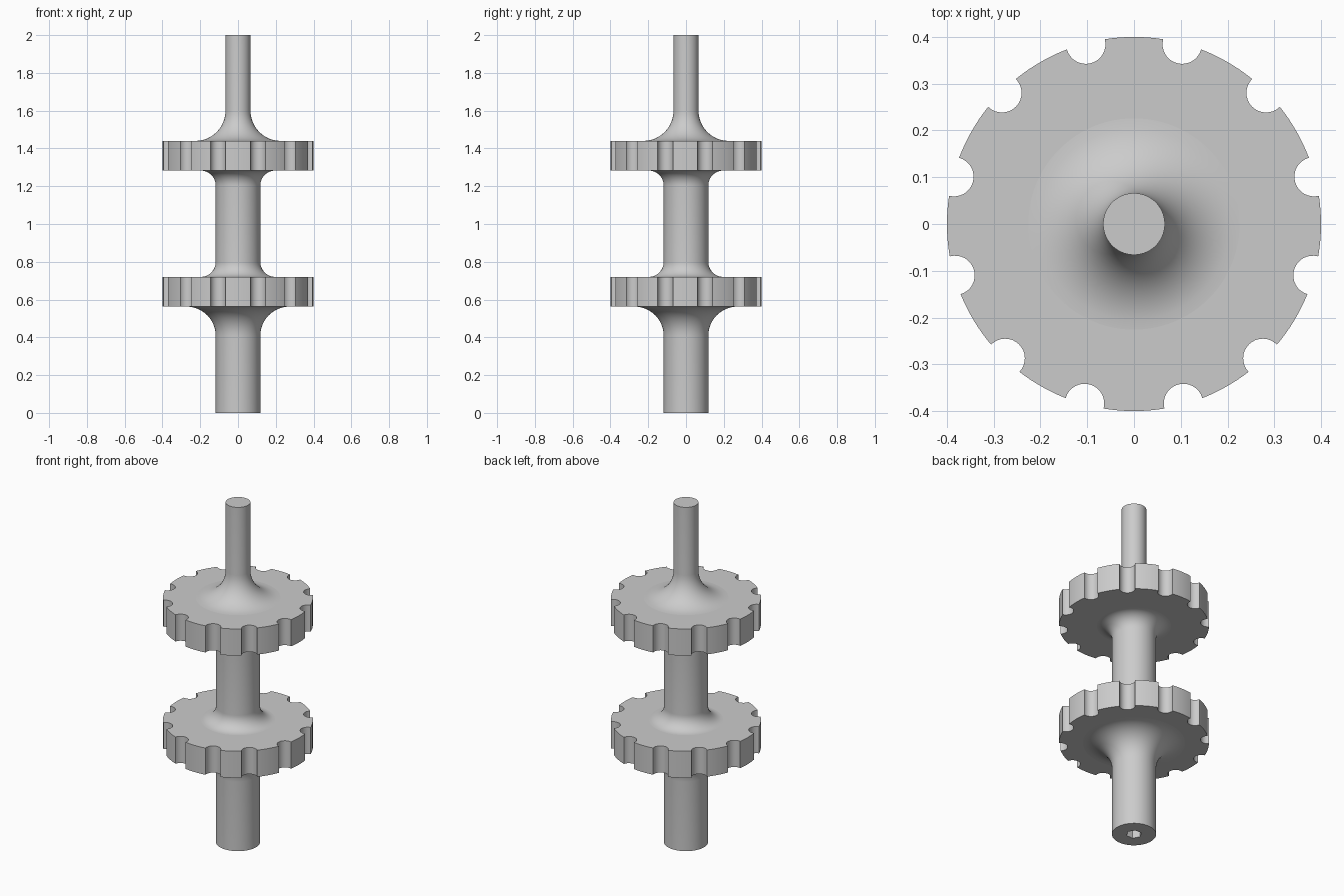
import bpy
import bmesh
from math import sin, cos, pi, acos, atan2, radians, degrees

if "Cube" in bpy.data.objects:
    bpy.data.objects.remove(bpy.data.objects["Cube"], do_unlink=True)

GREY = (0.6, 0.6, 0.6, 1)
metal = bpy.data.materials.new("plain grey metal")
metal.use_nodes = True
metal.diffuse_color = GREY
metal.node_tree.nodes["Principled BSDF"].inputs["Base Color"].default_value = GREY

SEG = 96
R_SHAFT, R_TIP = 0.118, 0.066
LOW_DISC, HIGH_DISC = (0.563, 0.72), (1.283, 1.44)


def finish(name, bm):
    bmesh.ops.recalc_face_normals(bm, faces=bm.faces)
    mesh = bpy.data.meshes.new(name)
    bm.to_mesh(mesh)
    bm.free()
    obj = bpy.data.objects.new(name, mesh)
    bpy.context.collection.objects.link(obj)
    mesh.materials.append(metal)
    bpy.ops.object.select_all(action="DESELECT")
    obj.select_set(True)
    bpy.context.view_layer.objects.active = obj
    bpy.ops.object.shade_smooth_by_angle(angle=radians(28))
    return obj


def fillet(radius, z, size, up, steps=12):
    """Concave quarter arc from the shaft out to a disc face at height z."""
    return [(radius + size * (1 - cos(a)), z + up * size * (1 - sin(a)))
            for a in (pi / 2 * i / steps for i in range(steps + 1))]


def hex_factor(a):
    return cos(pi / 6) / cos(a % (pi / 3) - pi / 6)


# Shaft: one turned profile, starting inside the hexagonal socket in its foot
def build_shaft():
    socket = [(0.042, 0.2), (0.042, 0)]
    profile = socket + [(R_SHAFT, 0)]
    profile += fillet(R_SHAFT, LOW_DISC[0], 0.155, -1)
    profile += fillet(R_SHAFT, LOW_DISC[1], 0.08, 1)[::-1]
    profile += fillet(R_SHAFT, HIGH_DISC[0], 0.08, -1)
    profile += fillet(R_TIP, HIGH_DISC[1], 0.16, 1)[::-1]
    profile += [(R_TIP, 2)]
    bm = bmesh.new()
    rings = []
    for i, (r, z) in enumerate(profile):
        ring = []
        for s in range(SEG):
            a = 2 * pi * s / SEG
            rr = r * hex_factor(a) if i < len(socket) else r
            ring.append(bm.verts.new((rr * cos(a), rr * sin(a), z)))
        rings.append(ring)
    for lower, upper in zip(rings, rings[1:]):
        for s in range(SEG):
            t = (s + 1) % SEG
            bm.faces.new((lower[s], lower[t], upper[t], upper[s]))
    bm.faces.new(rings[0])
    bm.faces.new(rings[-1])
    finish("shaft", bm)


# Notched disc: round outline with twelve round bites, extruded
def build_disc(name, z0, z1, radius=0.4, reach=0.398, bite=0.042):
    half = acos((radius**2 + reach**2 - bite**2) / (2 * radius * reach))
    swing = atan2(radius * sin(half), radius * cos(half) - reach)
    right = [-74.6, -46.2, -16, 14.7, 44.8, 75]
    angles = [radians(a) for a in right + [180 - a for a in right[::-1]]]
    outline = []
    for i, c in enumerate(angles):
        # bite, swept across its inner side
        for k in range(17):
            a = c - swing - (2 * pi - 2 * swing) * k / 16
            outline.append((reach * cos(c) + bite * cos(a),
                            reach * sin(c) + bite * sin(a)))
        # rim up to the next bite
        nxt = angles[(i + 1) % len(angles)]
        start, span = c + half, (nxt - c) % (2 * pi) - 2 * half
        for k in range(1, 8):
            a = start + span * k / 8
            outline.append((radius * cos(a), radius * sin(a)))
    bm = bmesh.new()
    face = bm.faces.new([bm.verts.new((x, y, z0)) for x, y in outline])
    out = bmesh.ops.extrude_face_region(bm, geom=[face], use_keep_orig=True)
    top = [v for v in out["geom"] if isinstance(v, bmesh.types.BMVert)]
    bmesh.ops.translate(bm, verts=top, vec=(0, 0, z1 - z0))
    finish(name, bm)


build_shaft()
build_disc("lower_notched_disc", *LOW_DISC)
build_disc("upper_notched_disc", *HIGH_DISC)
